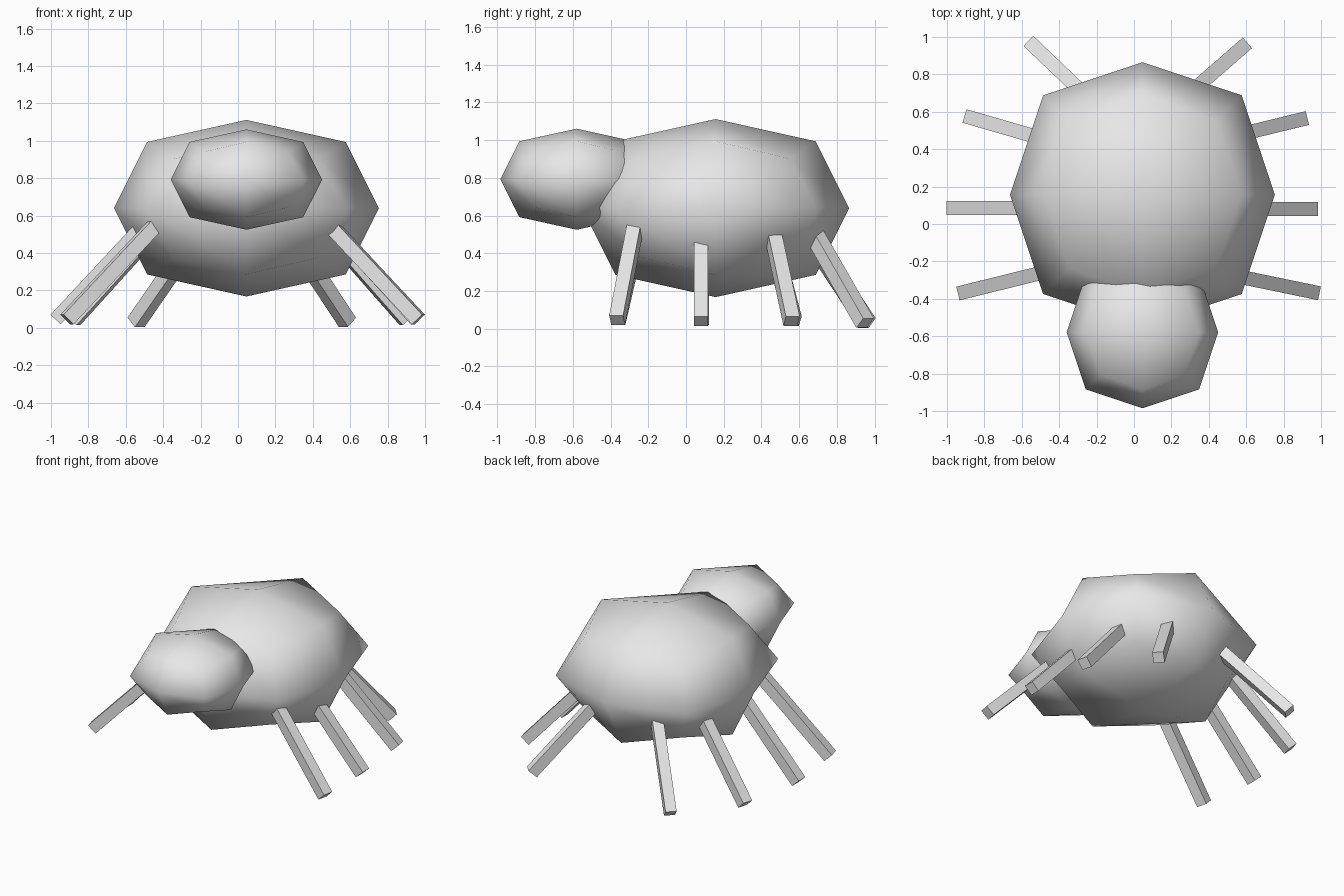
import bpy
import bmesh
from mathutils import Vector, Matrix

if "Cube" in bpy.data.objects:
    bpy.data.objects.remove(bpy.data.objects["Cube"], do_unlink=True)

COLOUR = (0.8, 0.8, 0.8, 1.0)
grey = bpy.data.materials.new("light_grey")
grey.use_nodes = True
grey.diffuse_color = COLOUR
grey.node_tree.nodes["Principled BSDF"].inputs["Base Color"].default_value = COLOUR


def add_box(name, matrix, smooth=False):
    """Cube two units wide, shaped by a matrix."""
    bm = bmesh.new()
    bmesh.ops.create_cube(bm, size=2, matrix=matrix)
    for face in bm.faces:
        face.smooth = smooth
    mesh = bpy.data.meshes.new(name)
    bm.to_mesh(mesh)
    bm.free()
    mesh.materials.append(grey)
    obj = bpy.data.objects.new(name, mesh)
    bpy.context.collection.objects.link(obj)
    return obj


def add_blob(name, centre, half):
    """Rounded low-poly lump: a box subdivided once."""
    shape = Matrix.Translation(centre) @ Matrix.Diagonal((*half, 1))
    obj = add_box(name, shape, smooth=True)
    sub = obj.modifiers.new("rounding", "SUBSURF")
    sub.levels = sub.render_levels = 1
    sub.use_limit_surface = False


def add_leg(name, foot, top, thick=0.0375):
    """Square bar from the foot to a point inside the body."""
    foot, top = Vector(foot), Vector(top)
    top += (top - foot) * 0.2
    axis = (top - foot).normalized()
    side = axis.cross(Vector((0, 0, 1))).normalized()
    turn = Matrix((side, axis.cross(side), axis)).transposed().to_4x4()
    size = Matrix.Diagonal((thick, thick, (top - foot).length / 2, 1))
    add_box(name, Matrix.Translation((foot + top) / 2) @ turn @ size)


# Body and head
add_blob("body", (0.045, 0.157, 0.64), (0.708, 0.708, 0.472))
add_blob("head", (0.045, -0.58, 0.793), (0.405, 0.405, 0.268))

# Legs: foot centre and the point where each meets the body
legs = {
    "front_leg_left": ((0.965, -0.365, 0.045), (0.53, -0.275, 0.51)),
    "front_leg_right": ((-0.915, -0.365, 0.045), (-0.47, -0.255, 0.52)),
    "middle_leg_left": ((0.955, 0.08, 0.04), (0.6, 0.08, 0.43)),
    "middle_leg_right": ((-0.975, 0.085, 0.045), (-0.57, 0.085, 0.48)),
    "rear_leg_left": ((0.9, 0.56, 0.04), (0.53, 0.47, 0.46)),
    "rear_leg_right": ((-0.88, 0.57, 0.04), (-0.5, 0.46, 0.46)),
    "back_leg_left": ((0.585, 0.95, 0.03), (0.275, 0.68, 0.5)),
    "back_leg_right": ((-0.545, 0.96, 0.03), (-0.22, 0.65, 0.5)),
}
for name, (foot, top) in legs.items():
    add_leg(name, foot, top)
